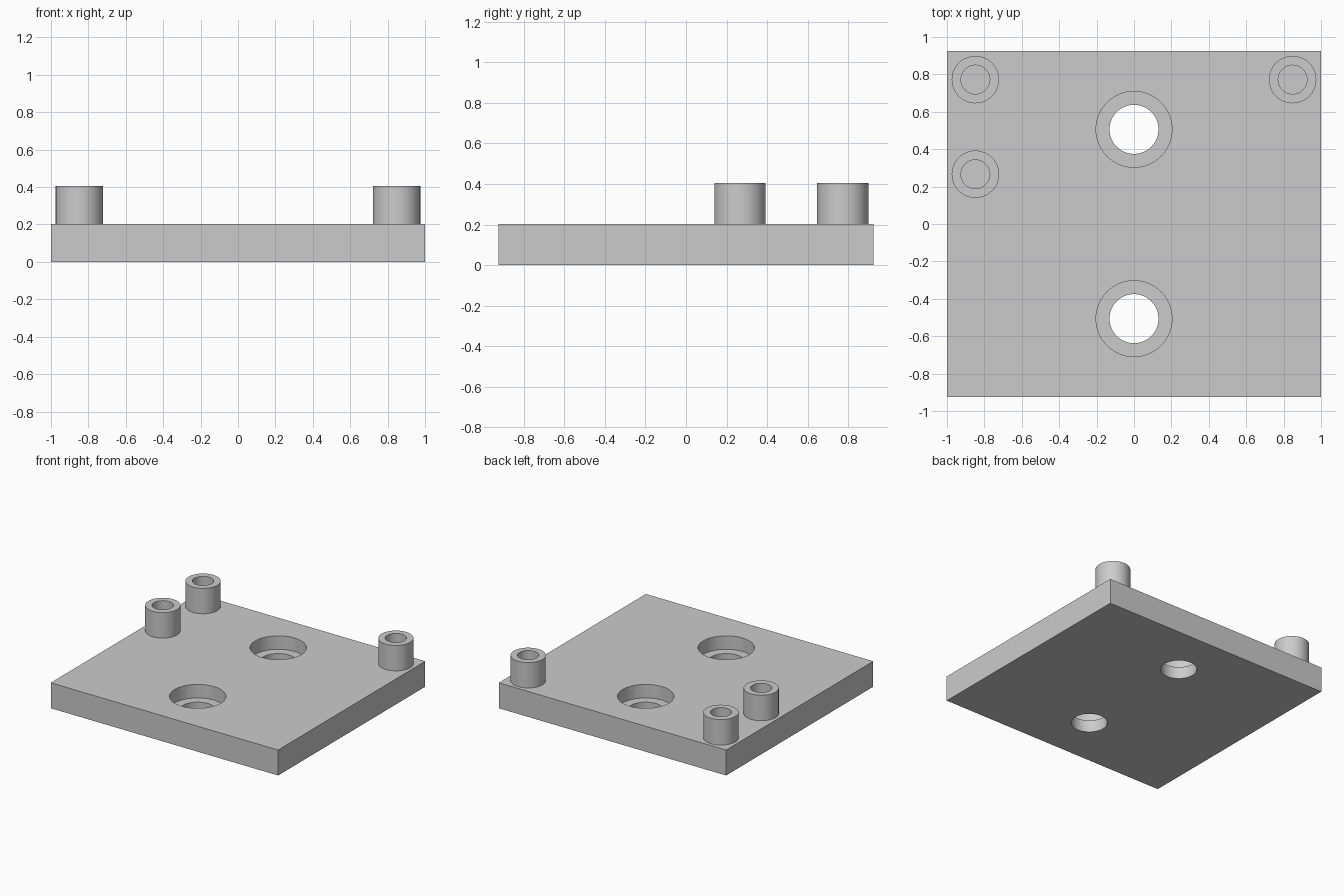
import bpy
import bmesh
import math

cube = bpy.data.objects.get("Cube")
if cube:
    bpy.data.objects.remove(cube, do_unlink=True)

WIDTH, DEPTH, THICK = 2.0, 1.848, 0.2025
BOSS_TOP = 0.405
SEGMENTS = 64

grey = bpy.data.materials.new("light grey")
grey.use_nodes = True
grey.diffuse_color = (0.6, 0.6, 0.6, 1)
grey.node_tree.nodes["Principled BSDF"].inputs["Base Color"].default_value = (0.6, 0.6, 0.6, 1)


def add_object(name, bm):
    bmesh.ops.recalc_face_normals(bm, faces=bm.faces)
    mesh = bpy.data.meshes.new(name)
    bm.to_mesh(mesh)
    bm.free()
    mesh.materials.append(grey)
    obj = bpy.data.objects.new(name, mesh)
    bpy.context.collection.objects.link(obj)
    return obj


def lathe(name, profile, x, y):
    """Turn a closed (radius, z) profile about the vertical axis."""
    bm = bmesh.new()
    verts = [bm.verts.new((r, 0, z)) for r, z in profile]
    edges = [bm.edges.new((a, b)) for a, b in zip(verts, verts[1:] + verts[:1])]
    bmesh.ops.spin(bm, geom=verts + edges, cent=(0, 0, 0), axis=(0, 0, 1),
                   angle=math.tau, steps=SEGMENTS, use_merge=True)
    bmesh.ops.remove_doubles(bm, verts=bm.verts, dist=0.0001)
    bmesh.ops.dissolve_degenerate(bm, edges=bm.edges, dist=0.0001)
    obj = add_object(name, bm)
    obj.location = (x, y, 0)
    return obj


def smooth(obj):
    bpy.ops.object.select_all(action="DESELECT")
    obj.select_set(True)
    bpy.context.view_layer.objects.active = obj
    bpy.ops.object.shade_smooth_by_angle(angle=math.radians(30))


# Base plate
bm = bmesh.new()
bmesh.ops.create_cube(bm, size=1)
bmesh.ops.scale(bm, vec=(WIDTH, DEPTH, THICK), verts=bm.verts)
bmesh.ops.translate(bm, vec=(0, 0, THICK / 2), verts=bm.verts)
plate = add_object("base_plate", bm)

# Two counterbored through holes
BORE, COUNTERBORE, SEAT = 0.131, 0.203, 0.095
for side, y in (("front", -0.506), ("back", 0.506)):
    cutter = lathe(side + "_hole_cutter",
                   [(0, -0.1), (BORE, -0.1), (BORE, SEAT),
                    (COUNTERBORE, SEAT), (COUNTERBORE, 0.3), (0, 0.3)], 0, y)
    cut = plate.modifiers.new(side + "_hole", "BOOLEAN")
    cut.operation = "DIFFERENCE"
    cut.solver = "EXACT"
    cut.object = cutter
    bpy.ops.object.select_all(action="DESELECT")
    bpy.context.view_layer.objects.active = plate
    plate.select_set(True)
    bpy.ops.object.modifier_apply(modifier=cut.name)
    bpy.data.objects.remove(cutter, do_unlink=True)
smooth(plate)

# Hollow bosses standing on the plate
OUTER, INNER = 0.1266, 0.077
for name, x, y in (("right_back_boss", -0.848, 0.772),
                   ("left_back_boss", 0.848, 0.772),
                   ("right_middle_boss", -0.848, 0.266)):
    smooth(lathe(name, [(INNER, THICK), (OUTER, THICK),
                        (OUTER, BOSS_TOP), (INNER, BOSS_TOP)], x, y))
